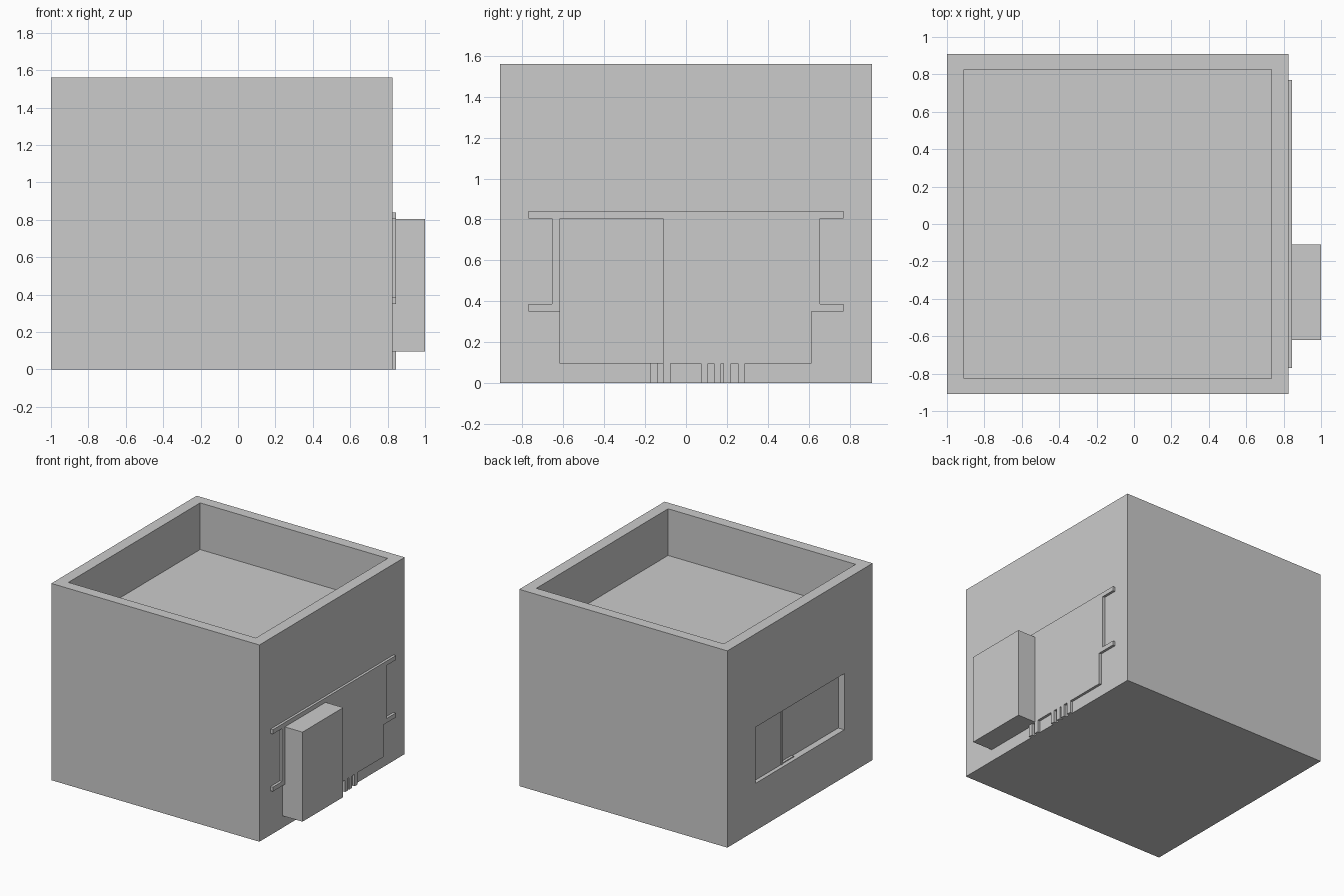
import bpy, bmesh
from mathutils import Vector

if "Cube" in bpy.data.objects:
    bpy.data.objects.remove(bpy.data.objects["Cube"])


def box(name, lo, hi):
    lo, hi = Vector(lo), Vector(hi)
    bm = bmesh.new()
    bmesh.ops.create_cube(bm, size=1)
    for v in bm.verts:
        v.co = Vector(((lo[i] + hi[i]) / 2 + v.co[i] * (hi[i] - lo[i]) for i in range(3)))
    mesh = bpy.data.meshes.new(name)
    bm.to_mesh(mesh)
    bm.free()
    ob = bpy.data.objects.new(name, mesh)
    bpy.context.collection.objects.link(ob)
    return ob


def cut(target, name, lo, hi):
    cutter = box(name, lo, hi)
    cutter.hide_render = True
    cutter.hide_viewport = True
    cutter.display_type = 'WIRE'
    mod = target.modifiers.new(name, 'BOOLEAN')
    mod.operation = 'DIFFERENCE'
    mod.solver = 'EXACT'
    mod.object = cutter


def slab(name, outline, x0, x1):
    """Extrude an outline in the y-z plane from x0 to x1."""
    bm = bmesh.new()
    face = bm.faces.new([bm.verts.new((x0, y, z)) for y, z in outline])
    new = bmesh.ops.extrude_face_region(bm, geom=[face])['geom']
    bmesh.ops.translate(bm, vec=(x1 - x0, 0, 0),
                        verts=[g for g in new if isinstance(g, bmesh.types.BMVert)])
    bmesh.ops.recalc_face_normals(bm, faces=bm.faces)
    mesh = bpy.data.meshes.new(name)
    bm.to_mesh(mesh)
    bm.free()
    ob = bpy.data.objects.new(name, mesh)
    bpy.context.collection.objects.link(ob)


WALL = 0.825

# building block with sunken roof and rear window recess
building = box("building", (-1, -0.91, 0), (WALL, 0.91, 1.56))
cut(building, "roof_cutter", (-0.91, -0.825, 1.19), (0.735, 0.825, 1.8))
cut(building, "window_cutter", (-1.2, -0.555, 0.375), (-0.947, 0.555, 0.82))

# window pane, mullion and track inside the recess
box("window_pane", (-0.968, 0.2, 0.375), (-0.94, 0.555, 0.82))
box("window_mullion", (-0.972, 0.18, 0.375), (-0.94, 0.2, 0.82))
box("window_track", (-0.968, 0.03, 0.375), (-0.94, 0.18, 0.382))

# shopfront relief: stepped mirrored outline, with feet along its lower edge
half = [(0.615, 0.095), (0.615, 0.35), (0.77, 0.35), (0.77, 0.385),
        (0.655, 0.385), (0.655, 0.805), (0.77, 0.805), (0.77, 0.84)]
feet = [-0.175, -0.112, 0.073, 0.136, 0.184, 0.254]
lower = []
for y in feet:
    lower += [(y, 0.095), (y, 0.0), (y + 0.035, 0.0), (y + 0.035, 0.095)]
left = [(-y, z) for y, z in reversed(half)]
slab("front_relief", left + lower + half, WALL, 0.845)

# projecting entrance box
box("entrance_box", (WALL, -0.62, 0.095), (1, -0.11, 0.805))
